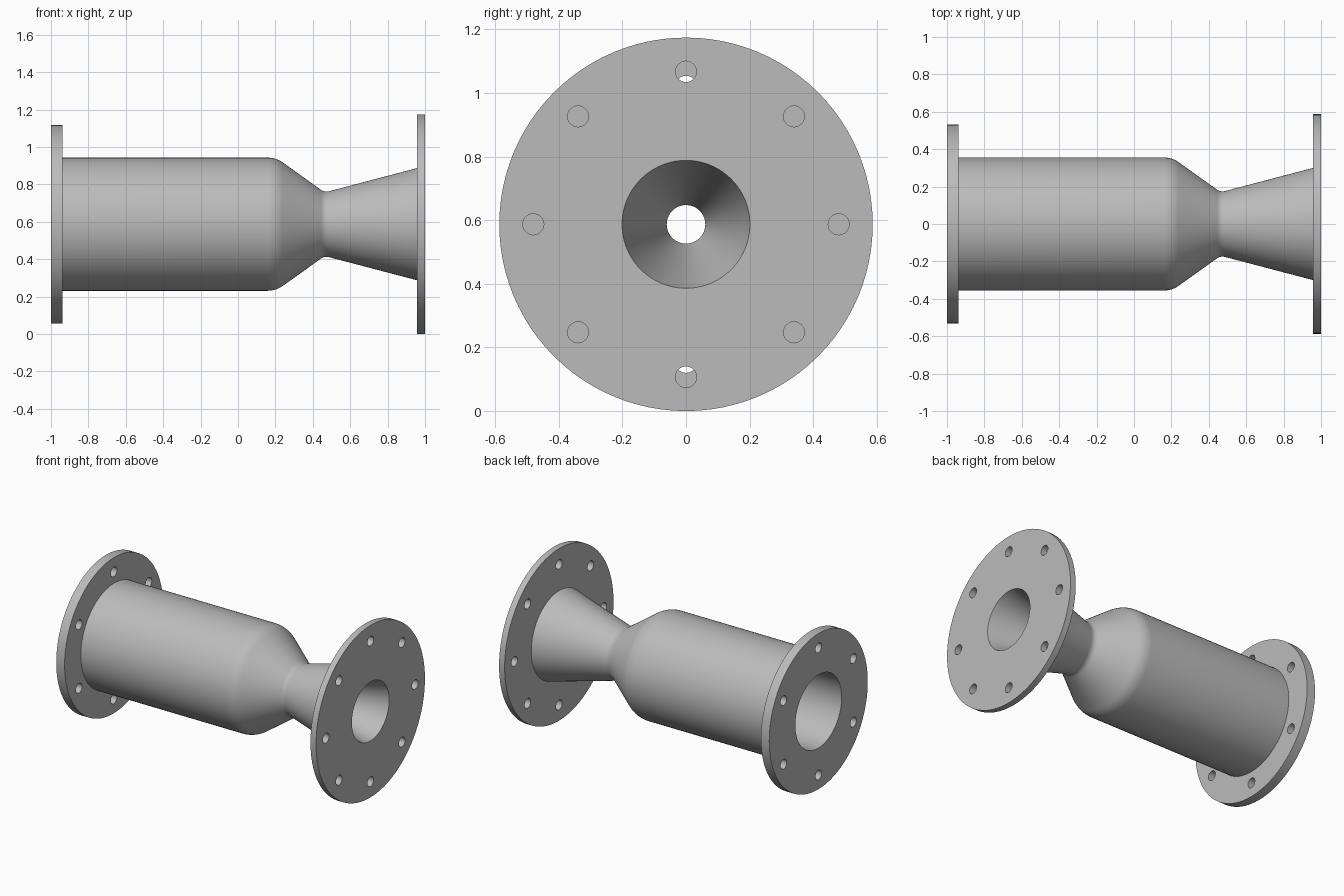
import bpy
import bmesh
import math
from mathutils import Vector, Matrix

if "Cube" in bpy.data.objects:
    bpy.data.objects.remove(bpy.data.objects["Cube"])

AXIS_Z = 0.587
SEGMENTS = 96

steel = bpy.data.materials.new("plain grey metal")
steel.use_nodes = True
GREY = (0.5, 0.5, 0.5, 1)
steel.diffuse_color = GREY
steel.node_tree.nodes["Principled BSDF"].inputs["Base Color"].default_value = GREY


def fillet(before, corner, after, radius, steps=8):
    """Arc points that round a profile corner."""
    c = Vector(corner)
    u = (Vector(before) - c).normalized()
    v = (Vector(after) - c).normalized()
    half = u.angle(v) / 2
    centre = c + (u + v).normalized() * radius / math.sin(half)
    start = c + u * radius / math.tan(half) - centre
    end = c + v * radius / math.tan(half) - centre
    sweep = start.angle_signed(end)
    return [tuple(centre + Matrix.Rotation(-sweep * i / steps, 2) @ start)
            for i in range(steps + 1)]


def rounded(start, corner_a, corner_b, end, radius_a, radius_b):
    return ([start] + fillet(start, corner_a, corner_b, radius_a)
            + fillet(corner_a, corner_b, end, radius_b) + [end])


def lathe(name, profile):
    """Revolve a closed (x, radius) profile around the long axis."""
    bm = bmesh.new()
    rings = []
    for i in range(SEGMENTS):
        a = 2 * math.pi * i / SEGMENTS
        rings.append([bm.verts.new((x, r * math.cos(a), AXIS_Z + r * math.sin(a)))
                      for x, r in profile])
    n = len(profile)
    for i in range(SEGMENTS):
        p, q = rings[i], rings[(i + 1) % SEGMENTS]
        for j in range(n):
            k = (j + 1) % n
            bm.faces.new((p[j], p[k], q[k], q[j]))
    bmesh.ops.recalc_face_normals(bm, faces=bm.faces)
    mesh = bpy.data.meshes.new(name)
    bm.to_mesh(mesh)
    bm.free()
    mesh.materials.append(steel)
    obj = bpy.data.objects.new(name, mesh)
    bpy.context.collection.objects.link(obj)
    return obj


def activate(obj):
    bpy.ops.object.select_all(action='DESELECT')
    obj.select_set(True)
    bpy.context.view_layer.objects.active = obj


def drill(obj, x, count, circle, radius):
    """Cut a ring of bolt holes through a flange."""
    bm = bmesh.new()
    for i in range(count):
        a = math.pi / 2 + 2 * math.pi * i / count
        place = Matrix.Translation((x, circle * math.cos(a), AXIS_Z + circle * math.sin(a)))
        bmesh.ops.create_cone(bm, cap_ends=True, segments=32, radius1=radius,
                              radius2=radius, depth=0.3,
                              matrix=place @ Matrix.Rotation(math.pi / 2, 4, 'Y'))
    mesh = bpy.data.meshes.new("bolt_hole_cutter")
    bm.to_mesh(mesh)
    bm.free()
    mesh.materials.append(steel)
    cutter = bpy.data.objects.new("bolt_hole_cutter", mesh)
    cutter.hide_render = True
    bpy.context.collection.objects.link(cutter)
    mod = obj.modifiers.new("bolt_holes", 'BOOLEAN')
    mod.operation = 'DIFFERENCE'
    mod.solver = 'EXACT'
    mod.object = cutter
    activate(obj)
    bpy.ops.object.modifier_apply(modifier=mod.name)
    bpy.data.objects.remove(cutter)


# Chamber, throat and flared nozzle, with a matching bore
inlet_x, outlet_x = -0.937, 0.958
outer = rounded((inlet_x, 0.356), (0.203, 0.356), (0.463, 0.17), (outlet_x, 0.3), 0.14, 0.05)
bore = rounded((inlet_x, 0.25), (0.168, 0.25), (0.44, 0.054), (outlet_x, 0.19), 0.05, 0.075)
body = lathe("chamber_and_nozzle", outer + bore[::-1])

# End flanges
inlet = lathe("inlet_flange", [(-1, 0.25), (-1, 0.531), (inlet_x, 0.531), (inlet_x, 0.25)])
outlet = lathe("outlet_flange", [(outlet_x, 0.19), (outlet_x, 0.587), (1, 0.587), (1, 0.201)])
drill(inlet, -0.97, 6, 0.434, 0.033)
drill(outlet, 0.98, 8, 0.48, 0.033)

for part in (body, inlet, outlet):
    activate(part)
    bpy.ops.object.shade_smooth_by_angle(angle=math.radians(25))
